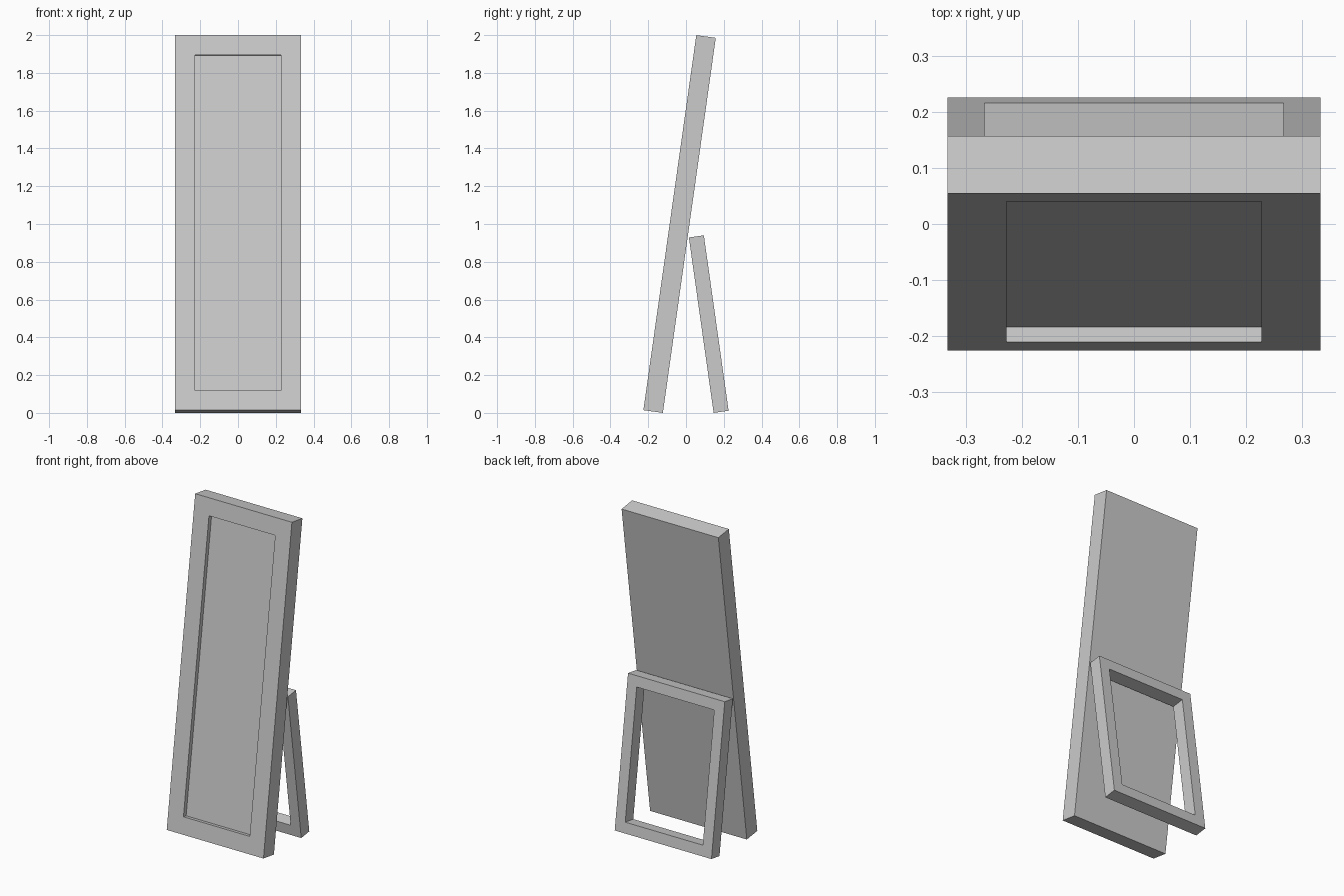
import bpy, bmesh, math
from mathutils import Matrix, Vector

if "Cube" in bpy.data.objects:
    bpy.data.objects.remove(bpy.data.objects["Cube"])

TILT = math.radians(8.03)
WIDTH = 0.666


def slab(name, height, thick, border, recess, angle, foot):
    """Upright slab with a bordered opening; recess=None cuts right through."""
    bm = bmesh.new()
    bmesh.ops.create_cube(bm, size=1)
    bmesh.ops.scale(bm, vec=(WIDTH, thick, height), verts=bm.verts)
    # origin at the bottom front edge
    bmesh.ops.translate(bm, vec=(0, thick / 2, height / 2), verts=bm.verts)
    bm.normal_update()
    faces = [f for f in bm.faces if f.normal.y < -0.9
             or (recess is None and f.normal.y > 0.9)]
    bmesh.ops.inset_individual(bm, faces=faces, thickness=border, use_even_offset=True)
    if recess is None:
        edges = [e for f in faces for e in f.edges]
        bmesh.ops.delete(bm, geom=faces, context='FACES_ONLY')
        bmesh.ops.bridge_loops(bm, edges=edges)
    else:
        inner = bmesh.ops.extrude_discrete_faces(bm, faces=faces)["faces"]
        verts = list({v for f in inner for v in f.verts})
        bmesh.ops.translate(bm, vec=(0, recess, 0), verts=verts)
    bmesh.ops.transform(bm, matrix=Matrix.Rotation(angle, 4, 'X'), verts=bm.verts)
    # rest on the floor, with the outer bottom edge at the given y
    low = min(v.co.z for v in bm.verts)
    edge = min(v.co.y for v in bm.verts) if foot < 0 else max(v.co.y for v in bm.verts)
    bmesh.ops.translate(bm, vec=Vector((0, foot - edge, -low)), verts=bm.verts)
    bmesh.ops.recalc_face_normals(bm, faces=bm.faces)
    mesh = bpy.data.meshes.new(name)
    bm.to_mesh(mesh)
    bm.free()
    obj = bpy.data.objects.new(name, mesh)
    bpy.context.collection.objects.link(obj)
    return obj


# Leaning mirror with recessed glass
slab("mirror_panel", 2.005, 0.104, 0.105, 0.027, -TILT, -0.2255)
# Open support frame behind it
slab("rear_stand", 0.938, 0.08, 0.066, None, TILT, 0.2255)
